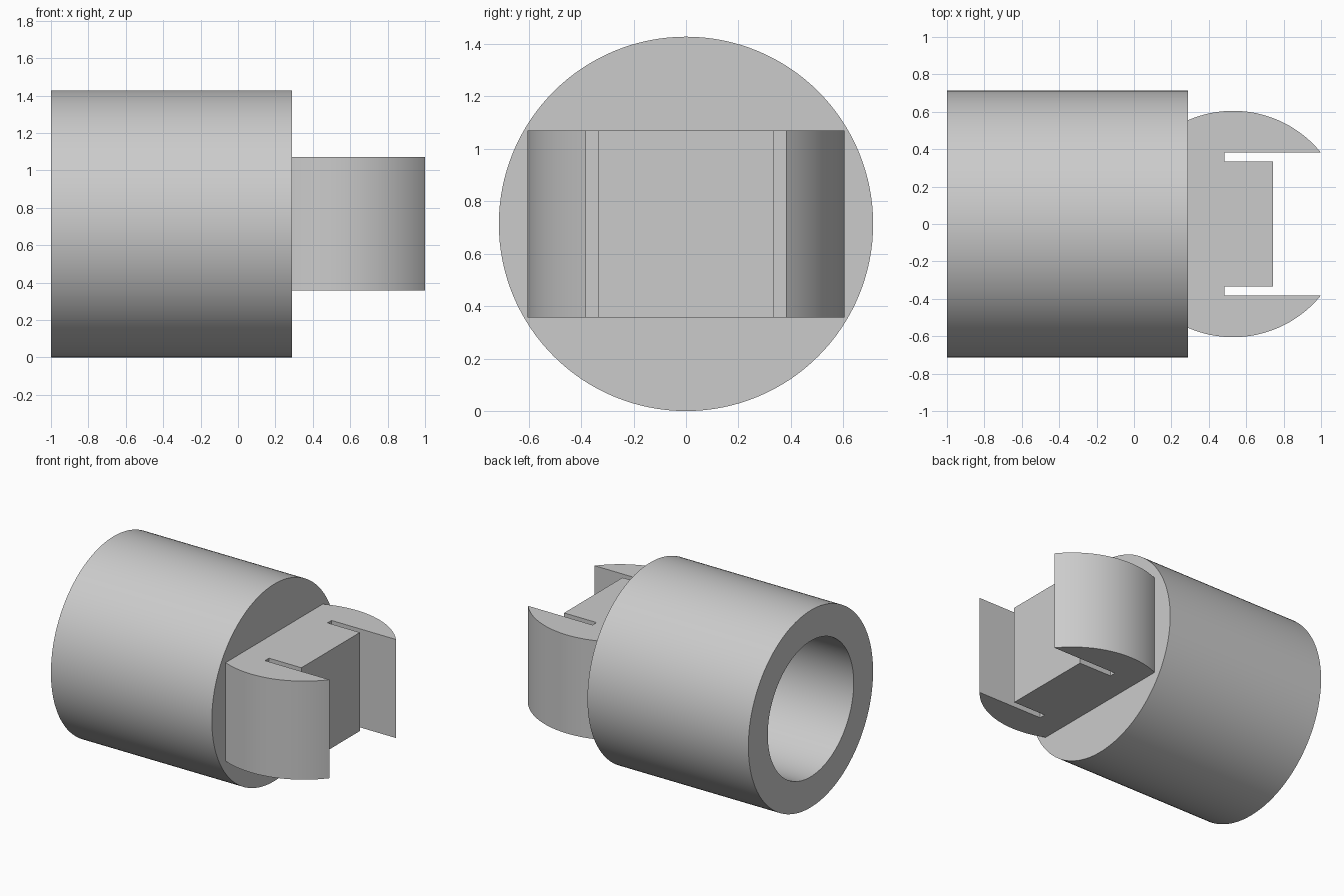
import bpy, bmesh, math
from mathutils import Matrix, Vector

old = bpy.data.objects.get("Cube")
if old:
    bpy.data.objects.remove(old, do_unlink=True)

AXIS_Z = 0.714      # height of the barrel axis
SHOULDER = 0.29     # x where the barrel ends and the tongue begins

grey = bpy.data.materials.new("plain grey")
grey.use_nodes = True
colour = (0.6, 0.6, 0.6, 1)
grey.diffuse_color = colour
grey.node_tree.nodes["Principled BSDF"].inputs["Base Color"].default_value = colour


def finish(name, bm):
    bmesh.ops.recalc_face_normals(bm, faces=bm.faces)
    mesh = bpy.data.meshes.new(name)
    bm.to_mesh(mesh)
    bm.free()
    mesh.materials.append(grey)
    obj = bpy.data.objects.new(name, mesh)
    bpy.context.collection.objects.link(obj)
    bpy.ops.object.select_all(action='DESELECT')
    obj.select_set(True)
    bpy.context.view_layer.objects.active = obj
    bpy.ops.object.shade_smooth_by_angle(angle=math.radians(25))
    return obj


# Barrel: rings along x for the outer wall, the rim, and the blind bore
bm = bmesh.new()
rings = []
for x, radius in [(SHOULDER, 0.714), (-1, 0.714), (-1, 0.492), (0.07, 0.492)]:
    place = Matrix.Translation((x, 0, AXIS_Z)) @ Matrix.Rotation(math.pi / 2, 4, 'Y')
    rings.append(bmesh.ops.create_circle(bm, segments=128, radius=radius, matrix=place)["verts"])
for a, b in zip(rings, rings[1:]):
    for i in range(len(a)):
        j = (i + 1) % len(a)
        bm.faces.new((a[i], a[j], b[j], b[i]))
bm.faces.new(rings[0])
bm.faces.new(rings[-1])
finish("barrel", bm)

# Tongue: arc-sided plan with two clips split from a central block by slots
CENTRE, R, ROOT = 0.53, 0.605, SHOULDER - 0.03
start = math.acos((ROOT - CENTRE) / R)
end = math.acos((1 - CENTRE) / R)
STEPS = 40
half = []
for i in range(STEPS + 1):
    t = start + (end - start) * i / STEPS
    half.append((CENTRE + R * math.cos(t), R * math.sin(t)))
clip_y = half[-1][1]
half += [(0.483, clip_y), (0.483, 0.335), (0.743, 0.335)]
plan = half + [(x, -y) for x, y in reversed(half)]

bm = bmesh.new()
base = bm.faces.new([bm.verts.new((x, y, AXIS_Z - 0.357)) for x, y in plan])
top = bmesh.ops.extrude_face_region(bm, geom=[base])["geom"]
bmesh.ops.translate(bm, vec=Vector((0, 0, 0.714)),
                    verts=[v for v in top if isinstance(v, bmesh.types.BMVert)])
finish("slotted_tongue", bm)
